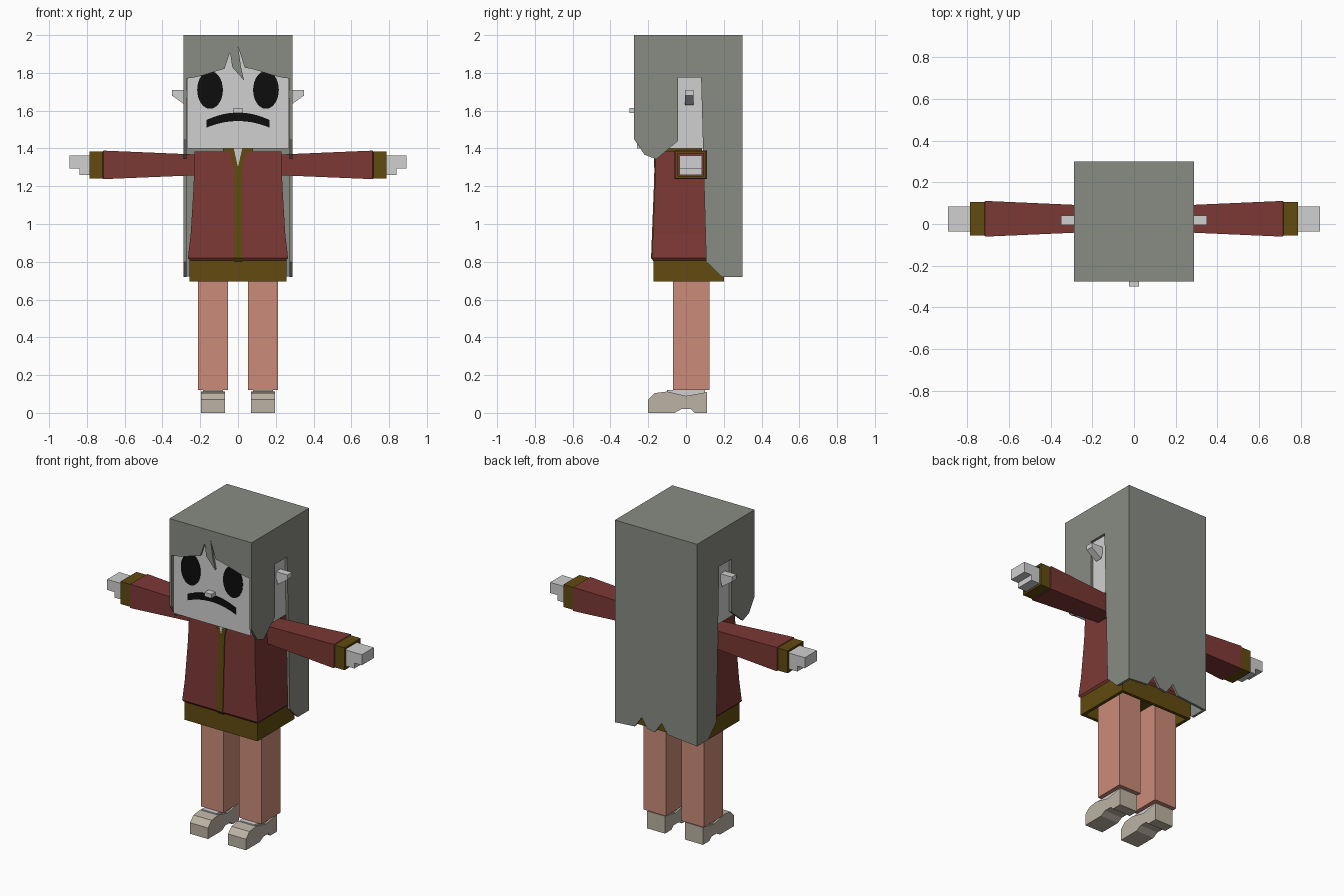
import bpy, bmesh
from math import cos, sin, pi

default_cube = bpy.data.objects.get("Cube")
if default_cube:
    bpy.data.objects.remove(default_cube, do_unlink=True)


def material(name, red, green, blue):
    mat = bpy.data.materials.new(name)
    mat.use_nodes = True
    mat.diffuse_color = (red, green, blue, 1)
    shader = next(n for n in mat.node_tree.nodes if n.type == 'BSDF_PRINCIPLED')
    shader.inputs["Base Color"].default_value = mat.diffuse_color
    return mat


hair_grey = material("hair_grey", .25, .26, .23)
pale_skin = material("pale_skin", .63, .63, .63)
jacket_red = material("jacket_red", .2, .04, .035)
trim_gold = material("trim_gold", .12, .07, .005)
trouser_salmon = material("trouser_salmon", .6, .26, .19)
shoe_beige = material("shoe_beige", .5, .45, .37)
ink_black = material("ink_black", .004, .004, .004)


def skin_rings(name, axis, rings, mat, mirror):
    """Join matching outlines, given as (position, points), into a closed solid."""
    place = {'x': lambda t, a, b: (t, a, b),
             'y': lambda t, a, b: (a, t, b),
             'z': lambda t, a, b: (a, b, t)}[axis]
    bm = bmesh.new()
    loops = [[bm.verts.new(place(t, a, b)) for a, b in points] for t, points in rings]
    for lower, upper in zip(loops, loops[1:]):
        for i in range(len(lower)):
            bm.faces.new((lower[i - 1], lower[i], upper[i], upper[i - 1]))
    bm.faces.new(loops[0])
    bm.faces.new(loops[-1])
    bmesh.ops.recalc_face_normals(bm, faces=bm.faces)
    mesh = bpy.data.meshes.new(name)
    bm.to_mesh(mesh)
    bm.free()
    mesh.materials.append(mat)
    part = bpy.data.objects.new(name, mesh)
    bpy.context.collection.objects.link(part)
    if mirror:
        part.modifiers.new("Mirror", 'MIRROR').use_mirror_merge = False


def prism(name, axis, start, end, points, mat, mirror=False):
    """Extrude an outline between two positions on an axis."""
    skin_rings(name, axis, [(start, points), (end, points)], mat, mirror)


def loft(name, axis, centre, sections, mat, mirror=False):
    """Join rectangles, given as (position, half width, half depth)."""
    a, b = centre
    rings = [(t, [(a - w, b - d), (a + w, b - d), (a + w, b + d), (a - w, b + d)])
             for t, w, d in sections]
    skin_rings(name, axis, rings, mat, mirror)


def box(name, centre, size, mat, mirror=False):
    x, y, z = centre
    width, depth, height = (s / 2 for s in size)
    loft(name, 'z', (x, y),
         [(z - height, width, depth), (z + height, width, depth)], mat, mirror)


def hollow_band(name, axis, centre, closed, rim, recess, w, d, wall, mat, mirror=False):
    """Rectangular band with a recess sunk into its rim end."""
    loft(name, axis, centre, [(closed, w, d), (rim, w, d), (rim, w - wall, d - wall),
                              (recess, w - wall, d - wall)], mat, mirror)


# Shared levels
crown, chin, hair_hem = 2, 1.4, .72
side, front, back = .288, -.275, .3
face = -.26
panel = .015

# Head and face
prism("head", 'z', chin, crown - panel,
      [(x, y) for x, y in ((-.27, face), (.27, face), (.27, -face), (-.27, -face))], pale_skin)
box("nose", (0, -.28, 1.6), (.048, .04, .026), pale_skin)
circle = [i * pi / 16 for i in range(32)]
prism("eye", 'y', face - .004, face,
      [(.148 + .068 * cos(a), 1.71 + .1 * sin(a)) for a in circle], ink_black, mirror=True)
steps = [i / 8 for i in range(-8, 9)]
prism("mouth", 'y', face - .004, face,
      [(.168 * t, 1.59 - .04 * t * t) for t in steps]
      + [(.168 * t, 1.545 - .035 * t * t) for t in reversed(steps)], ink_black)
prism("ear", 'y', -.005, .04,
      [(.26, 1.71), (.35, 1.71), (.35, 1.68), (.28, 1.63)], pale_skin, mirror=True)

# Hair top and side curtains, with an opening around each ear
box("hair_top", (0, (front + back) / 2, crown - panel / 2),
    (2 * side, back - front, panel), hair_grey)
ear_gap, ear_gap_top = -.042, 1.775
front_lock = [(front, crown), (front, 1.45), (-.22, 1.367), (-.157, 1.343), (ear_gap, 1.44)]
ear_opening = [(ear_gap, ear_gap_top), (.08, ear_gap_top), (.107, .8)]
rear_lock = [(.19, hair_hem), (back, hair_hem), (back, crown)]
prism("hair_side", 'x', side - panel, side,
      front_lock + ear_opening + rear_lock, hair_grey, mirror=True)


# Fringe that arches over the face, parted by one loose tuft
def arch(t):
    return side * t, 1.8 + .03 * cos(pi * t)


tuft = [(-.042, 1.91), (-.03, 1.83), (.032, 1.76), (.016, 1.83), (0, 1.94)]
prism("hair_fringe", 'y', front, face - .001,
      [(-side, crown)] + [arch(t) for t in steps if t < -.2] + tuft
      + [arch(t) for t in steps if t > .1] + [(side, crown)], hair_grey)

# Long back hair with two notches in its hem
hem = [(side, hair_hem)]
for notch in (.1, -.04):
    hem += [(notch + .05, hair_hem + .01), (notch, hair_hem + .08),
            (notch - .04, hair_hem + .02)]
prism("hair_back", 'y', back - panel, back,
      [(side, crown)] + hem + [(-side, hair_hem), (-side, crown)], hair_grey)

# Jacket, with a zip strip that follows its flare
waist = .015
flare = [(.8, .25, .18), (.82, .265, .195), (.95, .25, .19), (1.2, .235, .18), (1.385, .23, .175)]
loft("jacket", 'z', (0, waist), flare, jacket_red)
loft("zip_strip", 'z', (0, waist - .01), [(z, .022, d - .005) for z, w, d in flare], trim_gold)
hollow_band("hem_band", 'z', (0, waist), .81, .695, .79, .256, .186, .02, trim_gold)

# Collar and open neckline
box("collar", (0, -.04, chin - .01), (.16, .25, .024), trim_gold)
prism("lapels", 'y', -.168, -.16,
      [(-.02, 1.28), (.02, 1.28), (.045, chin), (-.045, chin)], trim_gold)
prism("neckline", 'y', -.17, -.162, [(0, 1.3), (.022, chin), (-.022, chin)], pale_skin)

# Arms
arm = (.025, 1.313)
loft("sleeve", 'x', arm, [(.2, .063, .054), (.7, .085, .075), (.713, .085, .075),
                          (.72, .076, .066)], jacket_red, mirror=True)
hollow_band("cuff", 'x', arm, .715, .785, .77, .08, .071, .012, trim_gold, mirror=True)
loft("cuff_lining", 'x', arm, [(.74, .068, .059), (.773, .068, .059)], jacket_red, mirror=True)
box("fingers", (.82, .025, 1.328), (.144, .12, .067), pale_skin, mirror=True)
box("thumb", (.79, .025, 1.278), (.1, .12, .036), pale_skin, mirror=True)

# Legs and shoes
stance = .133
box("leg", (stance, .027, .44), (.158, .193, .64), trouser_salmon, mirror=True)
box("ankle", (stance, 0, .095), (.105, .2, .05), pale_skin, mirror=True)
toe = [(-.2, 0), (-.2, .07), (-.165, .105), (-.1, .113)]
heel = [(0, .09), (.11, .11), (.11, 0), (.045, 0)]
instep = [(.025, .02), (-.025, .02), (-.06, 0)]
prism("shoe", 'x', stance - .063, stance + .063, toe + heel + instep, shoe_beige, mirror=True)
